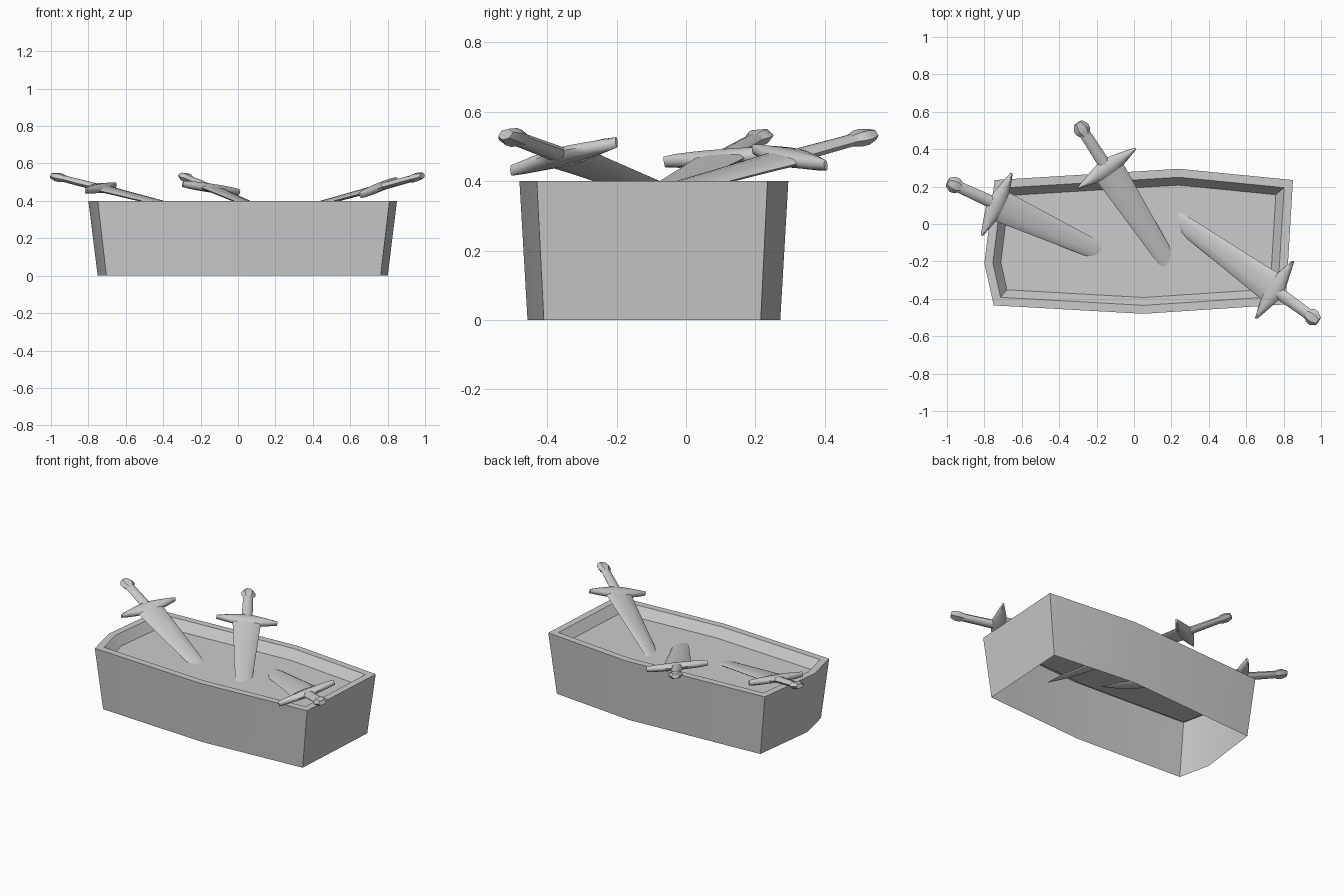
import bpy, bmesh, math
from mathutils import Vector, Matrix

cube = bpy.data.objects.get("Cube")
if cube:
    bpy.data.objects.remove(cube, do_unlink=True)

grey = bpy.data.materials.new("plain grey")
grey.use_nodes = True
grey.diffuse_color = (0.6, 0.6, 0.6, 1)
grey.node_tree.nodes["Principled BSDF"].inputs["Base Color"].default_value = (0.6, 0.6, 0.6, 1)


def finish(name, bm, matrix=None, smooth=30):
    bmesh.ops.recalc_face_normals(bm, faces=bm.faces)
    mesh = bpy.data.meshes.new(name)
    bm.to_mesh(mesh)
    bm.free()
    obj = bpy.data.objects.new(name, mesh)
    bpy.context.collection.objects.link(obj)
    mesh.materials.append(grey)
    if matrix:
        obj.matrix_world = matrix
    bpy.ops.object.select_all(action="DESELECT")
    obj.select_set(True)
    bpy.context.view_layer.objects.active = obj
    bpy.ops.object.shade_smooth_by_angle(angle=math.radians(smooth))
    return obj


def loft(stations, sides, across=False):
    """Elliptical rings (position, half width, half thickness) along y, or along x."""
    bm = bmesh.new()
    rings = []
    for pos, w, t in stations:
        ring = []
        for i in range(sides):
            a = math.tau * i / sides
            u, v = w * math.cos(a), t * math.sin(a)
            ring.append(bm.verts.new((pos, u, v) if across else (u, pos, v)))
        rings.append(ring)
    for a, b in zip(rings, rings[1:]):
        for i in range(sides):
            j = (i + 1) % sides
            bm.faces.new((a[i], a[j], b[j], b[i]))
    bm.faces.new(rings[0])
    bm.faces.new(rings[-1])
    return bm


# Tapered box: open underneath, with a raised rim around a sunken top
outline = [(-.745, .235), (.24, .295), (.85, .235), (.81, -.43),
           (.05, -.48), (-.75, -.435), (-.8, -.21)]
cx, cy, taper = .025, -.0925, .94
bm = bmesh.new()
top = [bm.verts.new((x, y, .4)) for x, y in outline]
low = [bm.verts.new((cx + (x - cx) * taper, cy + (y - cy) * taper, 0)) for x, y in outline]
for i in range(len(top)):
    j = (i + 1) % len(top)
    bm.faces.new((top[i], low[i], low[j], top[j]))
lid = bm.faces.new(list(reversed(top)))
bm.normal_update()
if lid.normal.z < 0:
    lid.normal_flip()
bmesh.ops.inset_region(bm, faces=[lid], thickness=.045, use_even_offset=True)
bmesh.ops.inset_region(bm, faces=[lid], thickness=.042, use_even_offset=True)
for v in lid.verts:
    v.co.z = .34
finish("coffin_box", bm)

# Swords: pommel end, point where the axis meets the sunken top, guard direction
swords = {
    "left_end": ((.985, -.52, .535), (.27, -.005, .34), (.19, .32, .08)),
    "middle": ((-.30, .54, .535), (.157, -.165, .34), (.3, .205, -.045)),
    "right_end": ((-.995, .225, .535), (-.227, -.128, .34), (.145, .34, .03)),
}
for name, (start, entry, side) in swords.items():
    along = (Vector(entry) - Vector(start)).normalized()
    normal = Vector(side).cross(along).normalized()
    if normal.z < 0:
        normal.negate()
    x_axis = along.cross(normal)
    place = Matrix((x_axis, along, normal)).transposed().to_4x4()
    place.translation = Vector(start)
    finish(name + "_pommel", loft([(0, .026, .016), (.03, .044, .024), (.055, .042, .024),
                                   (.08, .026, .018)], 6), place)
    finish(name + "_grip", loft([(.07, .03, .018), (.29, .034, .02)], 8), place, 60)
    half = [(0, .05, .024), (.04, .047, .024), (.09, .034, .023), (.14, .02, .021),
            (.185, .006, .016)]
    guard = [(-p, w, t) for p, w, t in reversed(half[1:])] + half
    finish(name + "_guard", loft(guard, 8, True), place @ Matrix.Translation((0, .295, 0)), 60)
    finish(name + "_blade", loft([(.28, .1, .02), (.33, .086, .017), (.42, .079, .015),
                                  (.86, .052, .012), (1.05, .036, .009),
                                  (1.17, .002, .001)], 10), place, 80)
